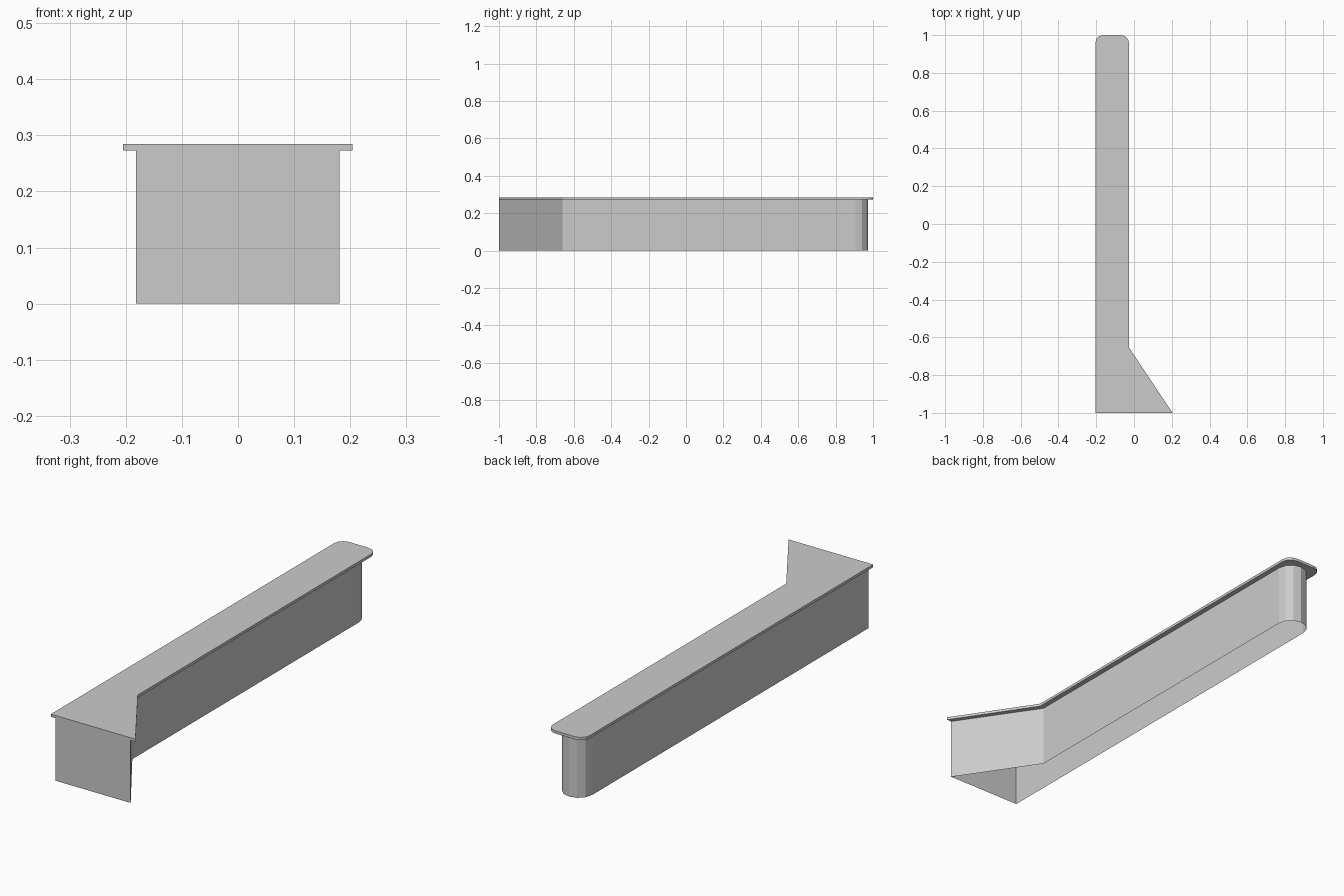
import bpy
import bmesh
import math

cube = bpy.data.objects.get("Cube")
if cube:
    bpy.data.objects.remove(cube, do_unlink=True)

grey = bpy.data.materials.new("light_grey")
grey.use_nodes = True
grey.diffuse_color = (0.6, 0.6, 0.6, 1)
grey.node_tree.nodes["Principled BSDF"].inputs["Base Color"].default_value = (0.6, 0.6, 0.6, 1)


def outline(left, right, tip, kink, back, radius, steps=3):
    """Long strip with a flared front corner and a rounded back end."""
    points = [(left, -1), (tip, -1), (right, kink)]
    for cx, start in ((right - radius, 0), (left + radius, math.pi / 2)):
        for i in range(steps + 1):
            a = start + i * math.pi / 2 / steps
            points.append((cx + radius * math.cos(a),
                           back - radius + radius * math.sin(a)))
    return points


def extrude_outline(name, points, z0, z1, capped):
    bm = bmesh.new()
    rings = [[bm.verts.new((x, y, z)) for x, y in points] for z in (z0, z1)]
    low, high = rings
    n = len(points)
    for i in range(n):
        j = (i + 1) % n
        bm.faces.new((low[i], low[j], high[j], high[i]))
    if capped:
        bm.faces.new(high)
        bm.faces.new(low[::-1])
    mesh = bpy.data.meshes.new(name)
    bm.to_mesh(mesh)
    bm.free()
    mesh.materials.append(grey)
    obj = bpy.data.objects.new(name, mesh)
    bpy.context.collection.objects.link(obj)
    return obj


# Thin counter slab overhanging the walls
extrude_outline("counter_top", outline(-0.205, -0.026, 0.204, -0.655, 1.0, 0.042),
                0.273, 0.285, True)

# Sheet walls beneath, open at the bottom
extrude_outline("base_walls", outline(-0.182, -0.049, 0.181, -0.66, 0.973, 0.066),
                0.0, 0.273, False)
